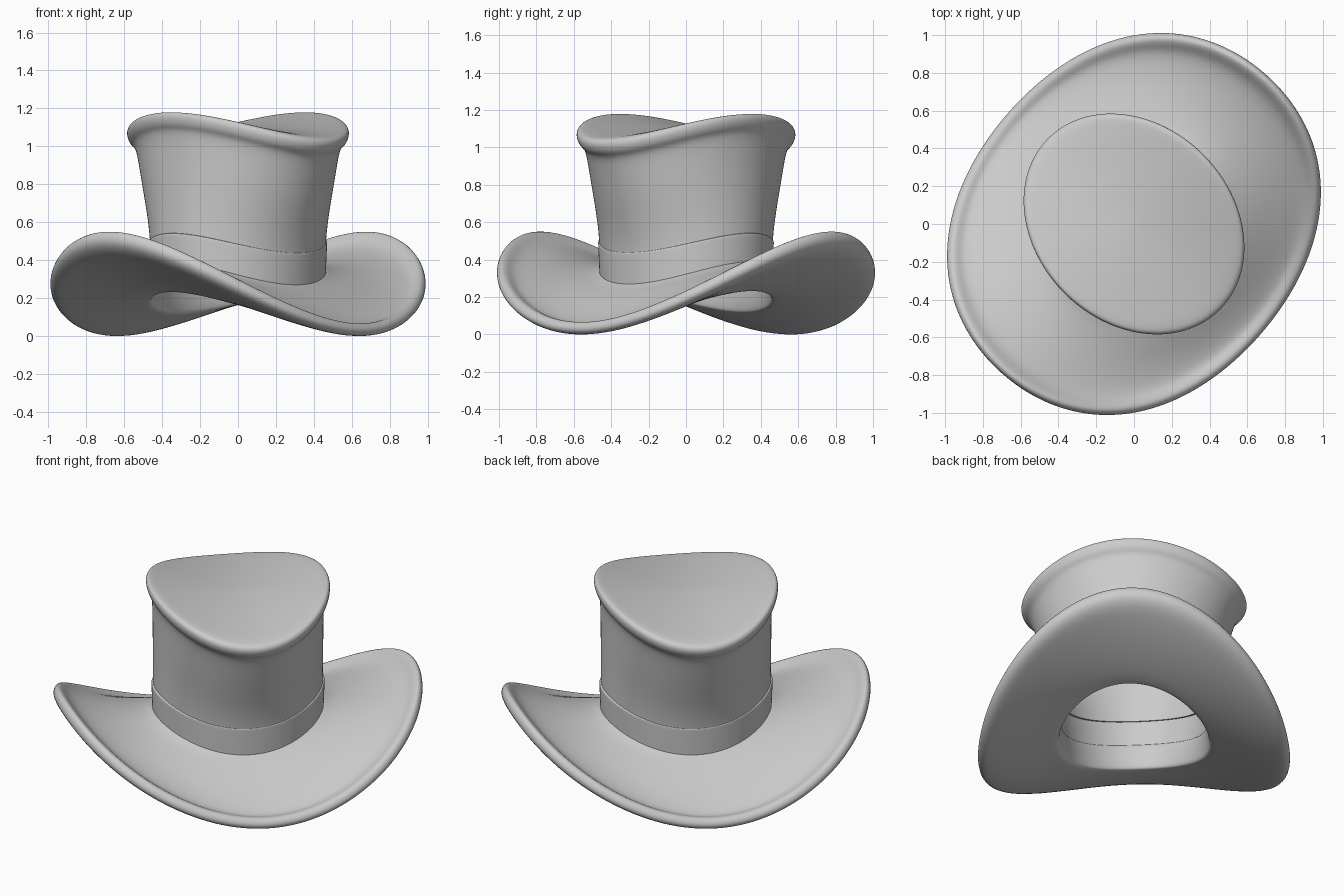
import bpy, bmesh, math

SEG = 64

def loft(name, rows, cap=False, closed=False, square=0.0):
    """Skin saddle-shaped oval rings: (radius on diagonal, radius across, mean z, saddle height, axis angle)."""
    bm = bmesh.new()
    rings = []
    for a, b, m, s, deg in rows:
        t, ring = math.radians(deg), []
        for i in range(SEG):
            p = 2 * math.pi * i / SEG
            # slight squaring of the oval, growing towards the rim
            k = 1 + square * max(0, a - 0.5) * (1 - math.cos(4 * p))
            u, v = a * k * math.cos(p), b * k * math.sin(p)
            ring.append(bm.verts.new((u * math.cos(t) - v * math.sin(t),
                                      u * math.sin(t) + v * math.cos(t),
                                      m + s * math.cos(2 * p))))
        rings.append(ring)
    pairs = list(zip(rings, rings[1:]))
    if closed:
        pairs.append((rings[-1], rings[0]))
    for lo, hi in pairs:
        for i in range(SEG):
            j = (i + 1) % SEG
            bm.faces.new((lo[i], lo[j], hi[j], hi[i]))
    if cap:
        c = bm.verts.new((0, 0, rows[-1][2]))
        for i in range(SEG):
            bm.faces.new((rings[-1][i], rings[-1][(i + 1) % SEG], c))
    bmesh.ops.recalc_face_normals(bm, faces=bm.faces)
    for f in bm.faces:
        f.smooth = True
    me = bpy.data.meshes.new(name)
    bm.to_mesh(me)
    bm.free()
    ob = bpy.data.objects.new(name, me)
    bpy.context.collection.objects.link(ob)
    sub = ob.modifiers.new("smooth", 'SUBSURF')
    sub.levels = sub.render_levels = 2
    return ob

# Brim: thick curled ring with a rolled lip, closed cross-section
loft("brim", [
    (.468, .416, .328, .055, 45), (.472, .420, .230, .055, 45),
    (.482, .430, .180, .055, 45), (.496, .440, .171, .058, 45),
    (.600, .530, .169, .080, 46), (.800, .690, .180, .145, 47),
    (.960, .810, .203, .200, 48), (1.035, .870, .222, .229, 49),
    (1.068, .900, .268, .240, 49), (1.035, .870, .320, .250, 49),
    (.990, .832, .290, .229, 49), (.950, .800, .262, .208, 48),
    (.800, .690, .262, .150, 47), (.650, .562, .290, .090, 46),
    (.530, .465, .312, .065, 45), (.490, .430, .335, .060, 45),
], closed=True, square=0.024)

# Crown: flaring wall, rounded top lip and saddle-shaped top
loft("crown", [
    (.486, .426, .310, .055, 45), (.486, .438, .500, .055, 45),
    (.486, .475, .650, .057, 45), (.486, .525, .800, .060, 45),
    (.486, .568, .950, .065, 45), (.492, .592, 1.020, .068, 45),
    (.513, .628, 1.038, .070, 45), (.524, .648, 1.080, .070, 45),
    (.516, .638, 1.110, .070, 45), (.490, .604, 1.117, .064, 45),
    (.400, .490, 1.114, .044, 45), (.200, .245, 1.108, .011, 45),
    (.050, .060, 1.106, .001, 45),
], cap=True)

# Hat band: thin raised strip around the crown base
loft("hat_band", [
    (.490, .434, .310, .055, 45), (.496, .443, .482, .052, 45),
    (.496, .444, .490, .052, 45), (.480, .430, .491, .052, 45),
])
